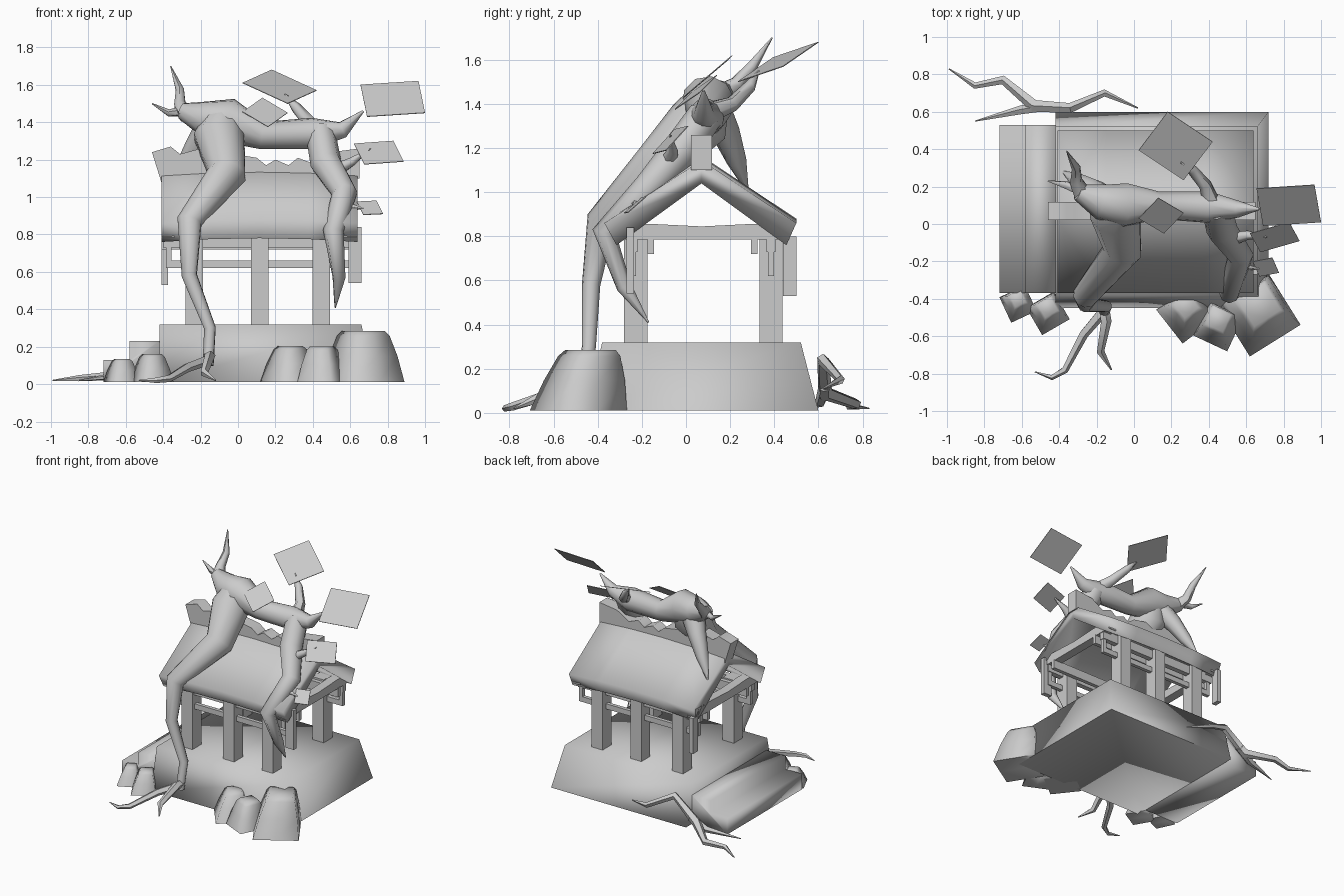
import bpy
import bmesh
import math
from mathutils import Vector, Matrix

cube = bpy.data.objects.get("Cube")
if cube:
    bpy.data.objects.remove(cube, do_unlink=True)

# Single clay colour
clay = bpy.data.materials.new("clay_grey")
clay.use_nodes = True
clay.diffuse_color = (.6, .6, .6, 1)
clay.node_tree.nodes["Principled BSDF"].inputs["Base Color"].default_value = (.6, .6, .6, 1)


def finish(name, bm, smooth=None):
    """Turn a bmesh into a coloured object, smooth below the given angle."""
    bmesh.ops.recalc_face_normals(bm, faces=bm.faces)
    mesh = bpy.data.meshes.new(name)
    bm.to_mesh(mesh)
    bm.free()
    mesh.materials.append(clay)
    obj = bpy.data.objects.new(name, mesh)
    bpy.context.collection.objects.link(obj)
    if smooth:
        bpy.ops.object.select_all(action='DESELECT')
        obj.select_set(True)
        bpy.context.view_layer.objects.active = obj
        bpy.ops.object.shade_smooth_by_angle(angle=math.radians(smooth))
    return obj


def loft(name, rings, smooth=None):
    """Skin a list of equal-sized point rings and cap both ends."""
    bm = bmesh.new()
    rows = [[bm.verts.new(p) for p in ring] for ring in rings]
    count = len(rows[0])
    for low, high in zip(rows, rows[1:]):
        for i in range(count):
            j = (i + 1) % count
            bm.faces.new((low[i], low[j], high[j], high[i]))
    bm.faces.new(rows[0])
    bm.faces.new(rows[-1])
    return finish(name, bm, smooth)


def box(name, x, y, z):
    """Box between pairs of limits."""
    return loft(name, [[(x[a], y[b], h) for a, b in ((0, 0), (1, 0), (1, 1), (0, 1))] for h in z])


def limb(name, points, sides=8):
    """Tapering tube through (x, y, z, radius) points."""
    path = [Vector(p[:3]) for p in points]
    rings = []
    side = None
    for i, centre in enumerate(path):
        before = (centre - path[max(i - 1, 0)]).normalized()
        after = (path[min(i + 1, len(path) - 1)] - centre).normalized()
        along = (before + after).normalized()
        if side is None:
            side = along.orthogonal()
        side = (side - along * side.dot(along)).normalized()
        other = along.cross(side)
        radius = points[i][3]
        turns = [math.tau * k / sides for k in range(sides)]
        rings.append([centre + radius * (side * math.cos(t) + other * math.sin(t)) for t in turns])
    return loft(name, rings, 60)


def rock(name, x, y, size, height, turn, top):
    """Four-sided boulder, narrowing to the given share of its width."""
    rings = []
    spin = Matrix.Rotation(math.radians(turn), 3, 'Z')
    corners = ((-1, -1), (0, -1), (1, -1), (1, 0), (1, 1), (0, 1), (-1, 1), (-1, 0))
    for share, inset in ((0, 0), (.5, .35), (.9, .75), (1, 1)):
        level = .01 + share * (height - .01)
        reach = size * (1 - inset * (1 - top))
        rings.append([spin @ Vector((a, b, 0)) * reach + Vector((x, y + level * .2, level))
                      for a, b in corners])
    return loft(name, rings, 95)


def leaf(name, a, b, c):
    """Thin square leaf from three neighbouring corners."""
    a, b, c = Vector(a), Vector(b), Vector(c)
    ring = [a, b, c, a + c - b]
    normal = (b - a).cross(c - b).normalized() * .002
    return loft(name, [[p - normal for p in ring], [p + normal for p in ring]])


# Stone platform and steps
loft("platform", [[(-.42, -.45, .01), (.72, -.45, .01), (.72, .6, .01), (-.42, .6, .01)],
                  [(-.42, -.38, .32), (.66, -.38, .32), (.66, .52, .32), (-.42, .52, .32)]], 95)
stair = ((-.42, .01), (-.72, .01), (-.72, .13), (-.58, .13), (-.58, .23), (-.42, .23))
loft("steps", [[(x, y, z) for x, z in stair] for y in (-.37, .53)], 95)

# Pillars and the rails between them
for x in (-.235, .117, .445):
    for y in (-.228, .385):
        box("pillar", (x - .047, x + .047), (y - .053, y + .053), (.3, .8))
for outer, inner in ((-.24, -.16), (.385, .31)):
    box("lower_rail", (-.38, .62), (outer - .014, outer + .014), (.62, .66))
    box("upper_rail", (-.41, .64), (inner - .015, inner + .015), (.72, .79))
    box("eave_beam", (-.4, .63), (outer - .02, outer + .02), (.73, .8))
    for x in (-.37, .61):
        box("rail_end", (x - .015, x + .015), (outer - .014, outer + .014), (.62, .8))
box("hanging_board", (-.41, -.375), (.44, .5), (.53, .8))
box("hanging_board", (.59, .66), (-.27, -.235), (.54, .84))

# Tie beams across both gables, sagging a little in the middle
for x in (-.375, .6):
    loft("tie_beam", [[(x - .035, y, .785), (x + .035, y, .785), (x + .035, y, top), (x - .035, y, top)]
                      for y, top in ((-.33, .86), (-.13, .855), (.07, .845), (.27, .855), (.47, .86))], 30)

# Gabled roof, gently bowed along its length
slope = ((.07, 1.04), (.455, .76), (.5, .86), (.115, 1.115), (.07, 1.125),
         (.025, 1.115), (-.37, .86), (-.315, .76))
loft("roof", [[(x, y, z + lift) for y, z in slope]
              for x, lift in ((-.41, 0), (-.15, .015), (.115, .02), (.38, .015), (.64, 0))], 95)

# Broken ridge cap with raised ends and a chipped crest
crest = ((-.46, 1.24), (-.36, 1.27), (-.31, 1.23), (-.2, 1.26), (.1, 1.21), (.15, 1.17), (.2, 1.2),
         (.27, 1.17), (.32, 1.21), (.4, 1.18), (.5, 1.24), (.65, 1.26))
outline = [(-.41, 1.08), *crest, (.65, 1.1)]
loft("ridge_cap", [[(x, y, z) for x, z in outline] for y in (.022, .118)], 60)

# Trunk that climbs over the roof, with limbs draped down the slopes
limb("main_trunk", [(-.16, -.47, .1, .03), (-.15, -.44, .3, .032), (-.26, -.43, .58, .042),
                    (-.26, -.385, .87, .068), (-.06, -.14, 1.12, .105), (-.1, .06, 1.32, .14),
                    (-.08, .1, 1.42, .1)], 10)
limb("ridge_trunk", [(-.3, .17, 1.46, .045), (-.18, .12, 1.42, .095), (-.05, .1, 1.41, .12),
                     (.13, .1, 1.33, .075), (.4, .09, 1.34, .085), (.56, .08, 1.36, .045),
                     (.67, .08, 1.46, .006)], 10)
limb("draped_limb", [(.44, .09, 1.35, .08), (.47, -.03, 1.18, .085), (.57, -.17, 1.02, .07),
                     (.51, -.37, .82, .055), (.54, -.28, .57, .035), (.52, -.17, .41, .004)])
limb("rear_limb", [(-.12, .1, 1.41, .09), (-.22, .18, 1.27, .065), (-.3, .23, 1.14, .045),
                   (-.38, .28, 1, .005)])

# Twigs
limb("left_twig", [(-.27, .15, 1.44, .05), (-.31, .23, 1.49, .035), (-.31, .3, 1.57, .025),
                   (-.36, .39, 1.7, .003)], 6)
limb("left_side_twig", [(-.28, .18, 1.46, .03), (-.37, .21, 1.45, .02), (-.46, .23, 1.5, .003)], 6)
limb("rear_twig", [(.42, .1, 1.36, .05), (.38, .21, 1.4, .035), (.31, .29, 1.48, .028),
                   (.25, .33, 1.55, .004)], 6)
limb("right_twig", [(.52, -.08, 1.14, .04), (.61, -.06, 1.19, .025), (.71, -.07, 1.26, .003)], 6)
limb("lower_twig", [(.56, -.22, .95, .03), (.67, -.24, .94, .004)], 6)

# Square leaves
leaf("top_leaf", (.18, .6, 1.68), (.42, .44, 1.57), (.265, .235, 1.5))
leaf("end_leaf", (.655, .19, 1.6), (.965, .21, 1.62), (1, .01, 1.45))
leaf("ridge_leaf", (.13, .14, 1.53), (.265, .06, 1.45), (.16, -.05, 1.375))
leaf("side_leaf", (.62, -.05, 1.285), (.83, .01, 1.3), (.885, -.09, 1.19))
leaf("low_leaf", (.635, -.2, .975), (.74, -.18, .98), (.775, -.26, .91))

# Roots in front and behind
limb("front_root", [(-.16, -.46, .14, .03), (-.15, -.52, .15, .03), (-.18, -.68, .06, .022),
                    (-.12, -.78, .02, .004)], 5)
limb("front_side_root", [(-.16, -.46, .13, .03), (-.27, -.59, .09, .026), (-.37, -.78, .03, .02),
                         (-.44, -.82, .02, .015), (-.53, -.79, .02, .003)], 5)
limb("rear_root", [(.02, .62, .11, .004), (-.16, .7, .15, .02), (-.34, .62, .24, .028),
                   (-.53, .63, .09, .035), (-.7, .77, .04, .025), (-.85, .74, .03, .018),
                   (-.99, .83, .02, .003)], 5)
limb("rear_side_root", [(-.48, .63, .12, .03), (-.6, .61, .05, .025), (-.85, .55, .02, .003)], 5)

# Boulders
rock("large_boulder", .67, -.49, .16, .285, 32, .52)
rock("front_boulder", .28, -.48, .115, .205, 38, .4)
rock("middle_boulder", .45, -.55, .1, .2, -25, .5)
rock("step_boulder", -.62, -.43, .075, .135, 25, .4)
rock("corner_boulder", -.46, -.48, .085, .16, 30, .45)
